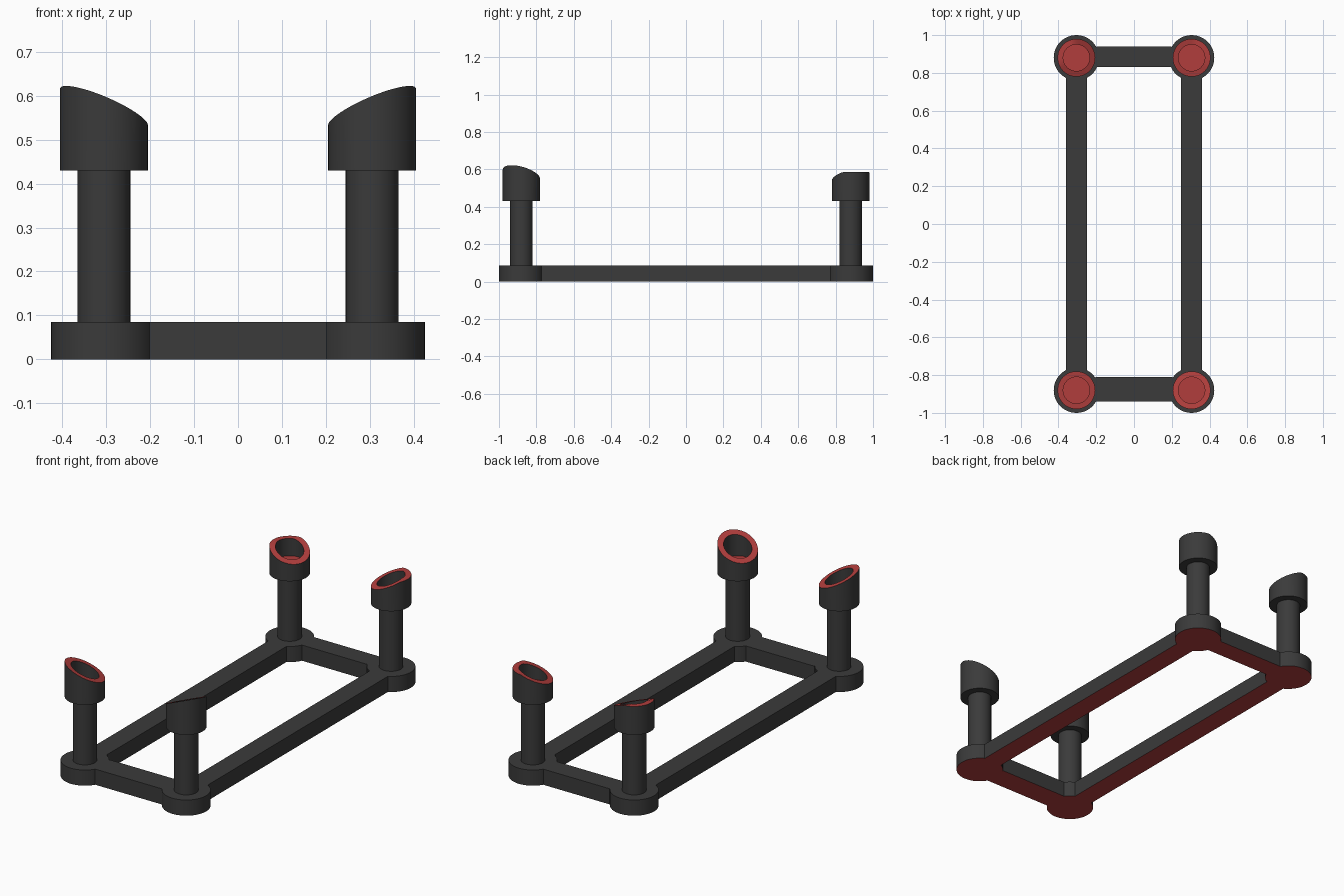
import bpy, bmesh, math
from mathutils import Matrix

if "Cube" in bpy.data.objects:
    bpy.data.objects.remove(bpy.data.objects["Cube"])

PX, PY = 0.305, 0.88      # post centres
BASE_H = 0.085            # base frame height
CUP_Z, CUP_R, BORE_R, FLOOR_Z = 0.43, 0.10, 0.07, 0.49
SEG = 48


def material(name, rgb):
    m = bpy.data.materials.new(name)
    m.diffuse_color = (*rgb, 1)
    m.use_nodes = True
    m.node_tree.nodes["Principled BSDF"].inputs["Base Color"].default_value = m.diffuse_color
    return m


GREY = material("dark_grey", (0.043, 0.043, 0.043))
RED = material("red", (0.44, 0.048, 0.046))


def finish(name, bm, is_red):
    """Turn a bmesh into an object; faces passing the rule become red."""
    bmesh.ops.recalc_face_normals(bm, faces=bm.faces[:])
    for f in bm.faces:
        f.material_index = int(is_red(f))
    me = bpy.data.meshes.new(name)
    bm.to_mesh(me)
    bm.free()
    me.materials.append(GREY)
    me.materials.append(RED)
    ob = bpy.data.objects.new(name, me)
    bpy.context.collection.objects.link(ob)
    bpy.ops.object.select_all(action='DESELECT')
    ob.select_set(True)
    bpy.context.view_layer.objects.active = ob
    bpy.ops.object.shade_smooth_by_angle(angle=math.radians(35))
    return ob


def underside(f):
    return f.normal.z < -0.5


def cylinder(name, x, y, z0, z1, r, is_red):
    bm = bmesh.new()
    bmesh.ops.create_cone(bm, cap_ends=True, segments=SEG, radius1=r, radius2=r,
                          depth=z1 - z0,
                          matrix=Matrix.Translation((x, y, (z0 + z1) / 2)))
    finish(name, bm, is_red)


def rail(name, x, y, w, d):
    bm = bmesh.new()
    bmesh.ops.create_cube(bm, size=1, matrix=Matrix.Translation((x, y, BASE_H / 2))
                          @ Matrix.Diagonal((w, d, BASE_H, 1)))
    finish(name, bm, underside)


def cup(name, cx, cy, height):
    """Slanted socket: outer wall, sloped rim, bore and floor."""
    bm = bmesh.new()

    def ring(r, z_of):
        vs = []
        for i in range(SEG):
            a = 2 * math.pi * i / SEG
            x, y = r * math.cos(a), r * math.sin(a)
            vs.append(bm.verts.new((cx + x, cy + y, z_of(x, y))))
        return vs

    rings = [ring(CUP_R, lambda x, y: CUP_Z), ring(CUP_R, height),
             ring(BORE_R, height), ring(BORE_R, lambda x, y: FLOOR_Z)]
    for a, b in zip(rings, rings[1:]):
        for i in range(SEG):
            j = (i + 1) % SEG
            bm.faces.new((a[i], a[j], b[j], b[i]))
    bm.faces.new(rings[0])
    bm.faces.new(rings[-1])
    finish(name, bm, lambda f: f.normal.z > 0.5)


# Four corners: foot, post and socket rising outward
for sy, end in ((-1, "front"), (1, "back")):
    for sx, side in ((-1, "left"), (1, "right")):
        tag = f"{end}_{side}"
        x, y = sx * PX, sy * PY
        cylinder(f"foot_{tag}", x, y, 0, BASE_H, 0.12, underside)
        cylinder(f"post_{tag}", x, y, BASE_H - 0.01, CUP_Z + 0.01, 0.06, lambda f: False)
        if sy < 0:
            def slope(u, v):
                return 0.574 + 0.41 * sx * u + 0.25 * sy * v
        else:
            def slope(u, v):
                return min(0.585, 0.562 + 0.36 * sx * u + 0.21 * sy * v)
        cup(f"socket_{tag}", x, y, slope)

# Base rails between the feet
for sx, side in ((-1, "left"), (1, "right")):
    rail(f"long_rail_{side}", sx * PX, 0, 0.11, 2 * (PY - 0.106))
rail("front_rail", 0, -0.875, 2 * (PX - 0.1), 0.13)
rail("back_rail", 0, 0.885, 2 * (PX - 0.106), 0.11)
